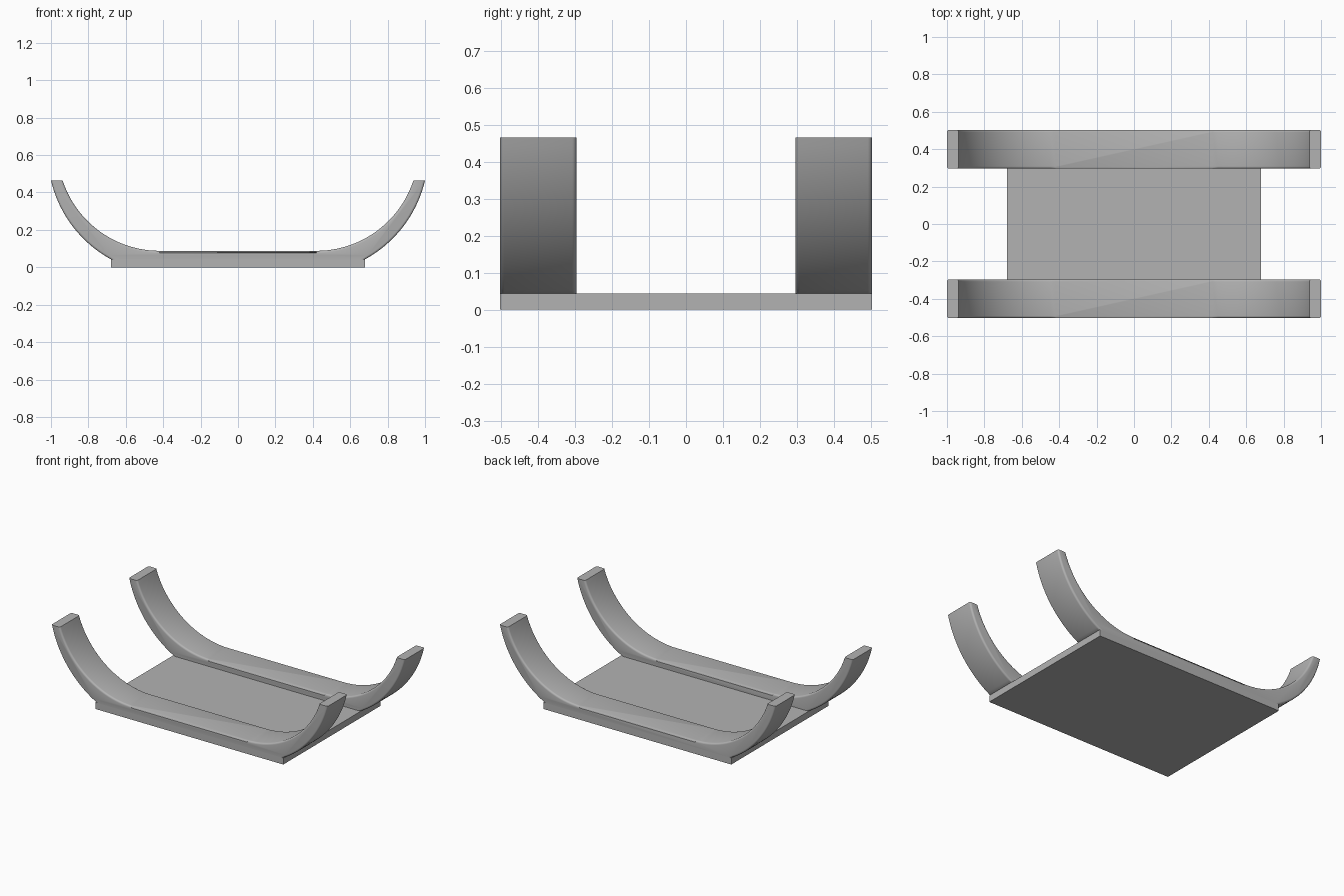
import bpy, bmesh, math

cube = bpy.data.objects.get("Cube")
if cube:
    bpy.data.objects.remove(cube, do_unlink=True)

grey = bpy.data.materials.new("plain grey")
grey.use_nodes = True
colour = (0.45, 0.45, 0.45, 1)
grey.diffuse_color = colour
grey.node_tree.nodes["Principled BSDF"].inputs["Base Color"].default_value = colour

HALF_X, HALF_Y, PLATE_TOP = 0.68, 0.503, 0.043
RIB_IN, RIB_TOP, TIP_Z = 0.296, 0.088, 0.465
STEPS = 24


def finish(name, bm):
    bmesh.ops.recalc_face_normals(bm, faces=bm.faces)
    mesh = bpy.data.meshes.new(name)
    bm.to_mesh(mesh)
    bm.free()
    mesh.materials.append(grey)
    obj = bpy.data.objects.new(name, mesh)
    bpy.context.collection.objects.link(obj)
    return obj


def arc(start, end, radius):
    """Points on the lower right arc that bulges away from the middle."""
    mx, mz = (start[0] + end[0]) / 2, (start[1] + end[1]) / 2
    dx, dz = end[0] - start[0], end[1] - start[1]
    chord = math.hypot(dx, dz)
    rise = math.sqrt(radius ** 2 - chord ** 2 / 4)
    cx, cz = mx - dz / chord * rise, mz + dx / chord * rise
    a = math.atan2(start[1] - cz, start[0] - cx)
    b = math.atan2(end[1] - cz, end[0] - cx)
    return [(cx + radius * math.cos(a + (b - a) * i / STEPS),
             cz + radius * math.sin(a + (b - a) * i / STEPS))
            for i in range(STEPS + 1)]


# Flat base plate
bm = bmesh.new()
bmesh.ops.create_cube(bm, size=1)
for v in bm.verts:
    v.co.x *= 2 * HALF_X
    v.co.y *= 2 * HALF_Y
    v.co.z = (v.co.z + 0.5) * PLATE_TOP
finish("base_plate", bm)

# Side profile of a curved rib: outer arc up, inner arc down, then mirrored
outer = arc((HALF_X, PLATE_TOP), (1.0, TIP_Z), 0.65)
inner = arc((0.42, RIB_TOP), (0.938, TIP_Z), 0.546)
right = outer + inner[::-1]
profile = right + [(-x, z) for x, z in reversed(right)]


def rib(name, y0, y1):
    bm = bmesh.new()
    face = bm.faces.new([bm.verts.new((x, y0, z)) for x, z in profile])
    moved = bmesh.ops.extrude_face_region(bm, geom=[face])["geom"]
    for v in moved:
        if isinstance(v, bmesh.types.BMVert):
            v.co.y = y1
    # Round the long edges of the curved arms only
    rims = []
    for e in bm.edges:
        a, b = e.verts
        along = abs(a.co.y - b.co.y) < 1e-5
        tip = min(a.co.z, b.co.z) > TIP_Z - 1e-4
        flat = a.co.x * b.co.x < 0
        if along and not tip and not flat:
            rims.append(e)
    bmesh.ops.recalc_face_normals(bm, faces=bm.faces)
    bmesh.ops.bevel(bm, geom=rims, offset=0.02, offset_type='OFFSET',
                    segments=4, profile=0.5, affect='EDGES', clamp_overlap=True)
    obj = finish(name, bm)
    bpy.ops.object.select_all(action='DESELECT')
    obj.select_set(True)
    bpy.context.view_layer.objects.active = obj
    bpy.ops.object.shade_smooth_by_angle(angle=math.radians(35))


rib("front_rib", -HALF_Y, -RIB_IN)
rib("back_rib", RIB_IN, HALF_Y)
